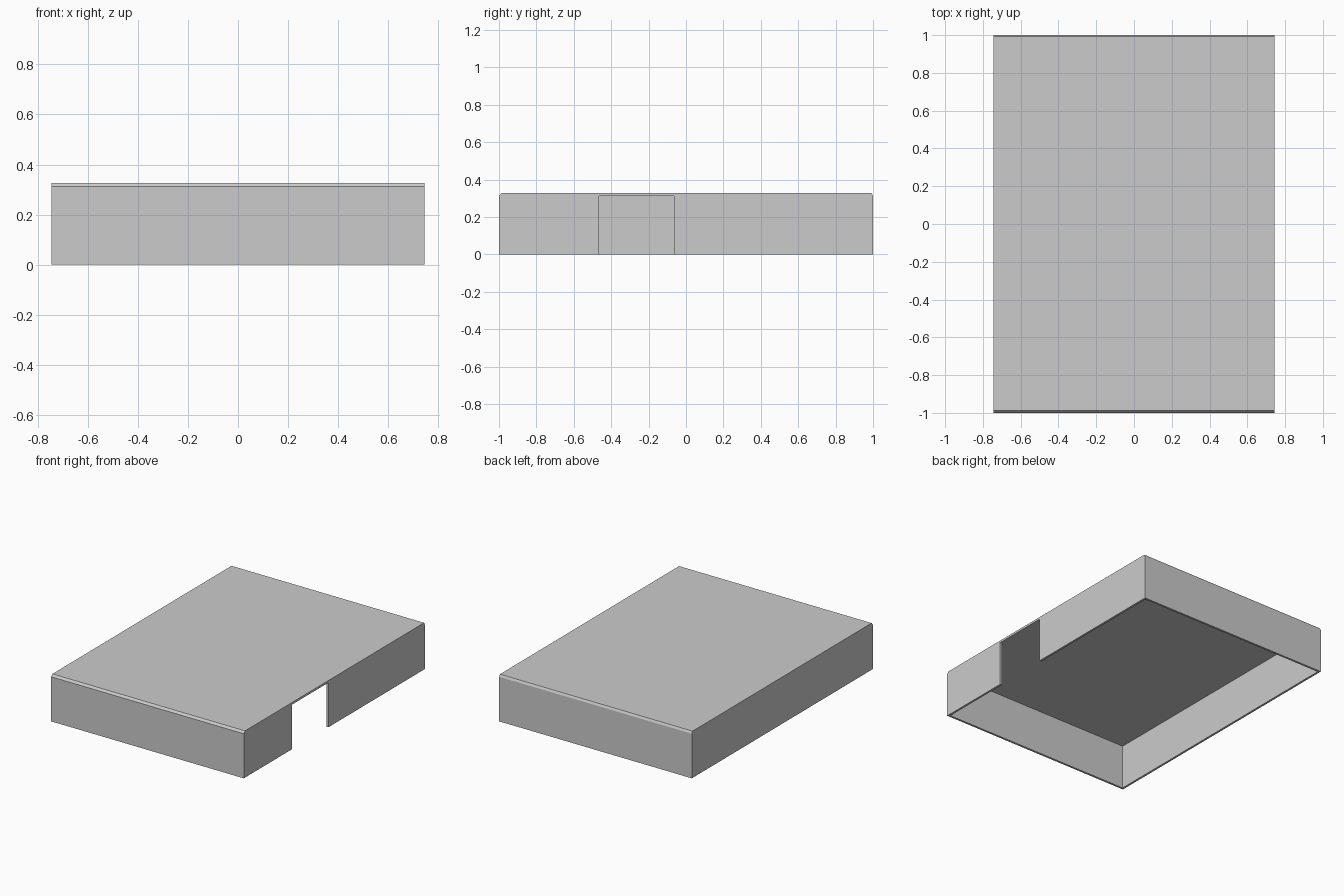
import bpy, bmesh

if "Cube" in bpy.data.objects:
    bpy.data.objects.remove(bpy.data.objects["Cube"])

HX, HY = 0.745, 1.0      # half width and half length
T = 0.015                # panel thickness
Z_WALL, Z_TOP = 0.312, 0.327


def prism(name, profile, axis, lo, hi):
    """Extrude a 2D profile along x ('x': points are y,z) or z ('z': points are x,y)."""
    bm = bmesh.new()
    place = (lambda a, b: (lo, a, b)) if axis == 'x' else (lambda a, b: (a, b, lo))
    face = bm.faces.new([bm.verts.new(place(*p)) for p in profile])
    ext = bmesh.ops.extrude_face_region(bm, geom=[face])
    offset = (hi - lo, 0, 0) if axis == 'x' else (0, 0, hi - lo)
    bmesh.ops.translate(bm, vec=offset,
                        verts=[g for g in ext['geom'] if isinstance(g, bmesh.types.BMVert)])
    bmesh.ops.recalc_face_normals(bm, faces=bm.faces)
    mesh = bpy.data.meshes.new(name)
    bm.to_mesh(mesh)
    bm.free()
    ob = bpy.data.objects.new(name, mesh)
    bpy.context.collection.objects.link(ob)
    return ob


# Top panel with chamfered front and back edges
prism("top_panel", [(-HY, Z_WALL), (HY, Z_WALL), (HY - 0.008, Z_TOP), (-HY + 0.013, Z_TOP)],
      'x', -HX, HX)

# Continuous wall, running round from one side of the doorway to the other
xi, yi = HX - T, HY - T
y0, y1 = -0.465, -0.065   # doorway in the right wall
prism("perimeter_wall",
      [(HX, y1), (HX, HY), (-HX, HY), (-HX, -HY), (HX, -HY), (HX, y0),
       (xi, y0), (xi, -yi), (-xi, -yi), (-xi, yi), (xi, yi), (xi, y1)],
      'z', 0, Z_WALL)
